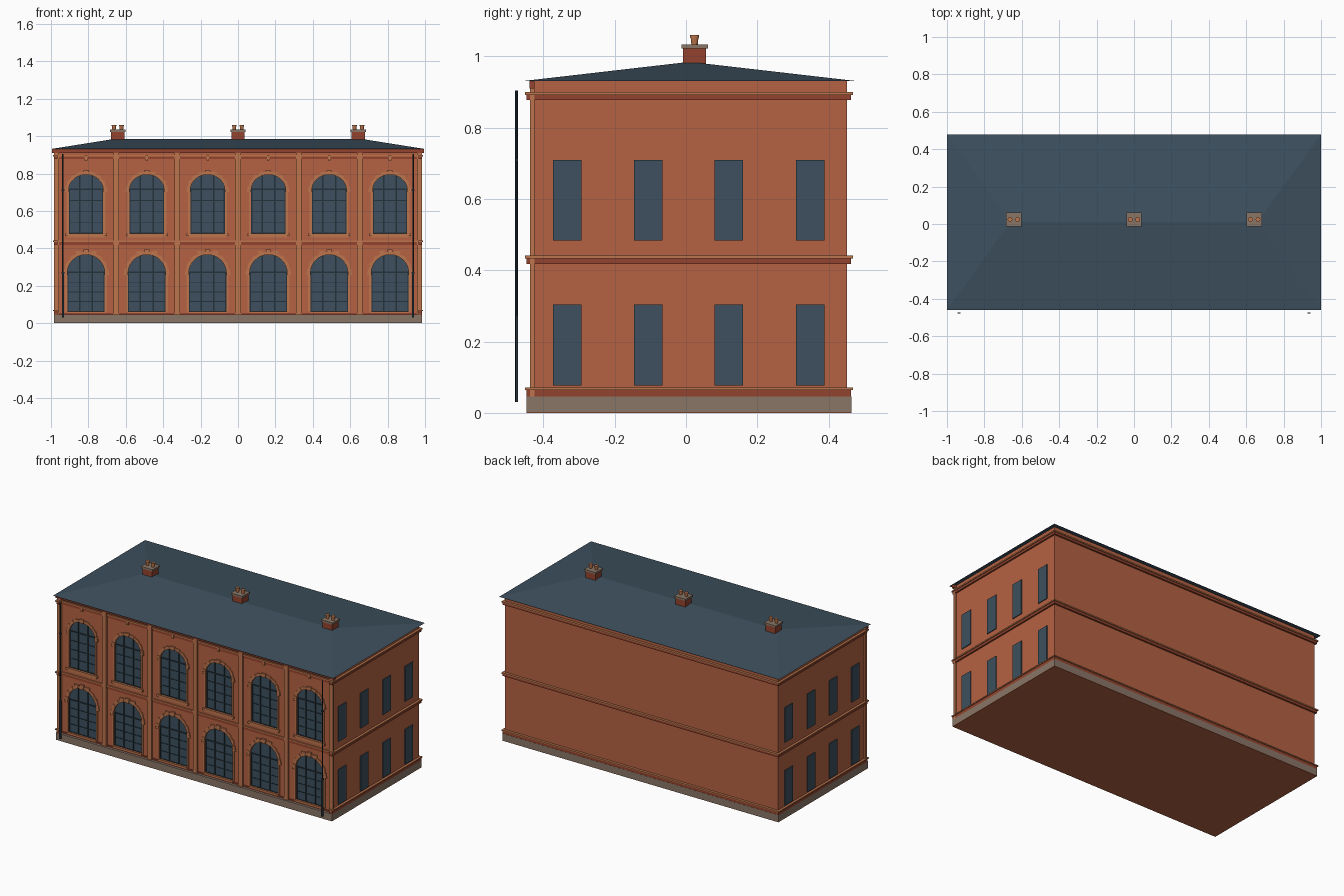
import bpy, bmesh, math
from mathutils import Vector

if "Cube" in bpy.data.objects:
    bpy.data.objects.remove(bpy.data.objects["Cube"])


def material(name, rgb):
    lin = [((c / 255 + 0.055) / 1.055) ** 2.4 for c in rgb]
    m = bpy.data.materials.new(name)
    m.diffuse_color = (*lin, 1)
    m.use_nodes = True
    m.node_tree.nodes["Principled BSDF"].inputs["Base Color"].default_value = m.diffuse_color
    return m


BRICK = material("red brick", (181, 98, 66))
DARK = material("dark brick", (148, 68, 46))
TRIM = material("terracotta trim", (188, 117, 77))
STONE = material("grey stone", (138, 118, 103))
SLATE = material("slate", (61, 80, 94))
GLASS = material("window glass", (61, 80, 94))
IRON = material("dark iron", (36, 50, 58))


class Part:
    """Collects boxes, prisms and cones into one mesh object."""

    def __init__(self, name, mat):
        self.name, self.mat, self.bm = name, mat, bmesh.new()

    def box(self, x0, x1, y0, y1, z0, z1):
        for v in bmesh.ops.create_cube(self.bm, size=1)["verts"]:
            v.co = Vector(((x0 + x1) / 2 + v.co.x * (x1 - x0),
                           (y0 + y1) / 2 + v.co.y * (y1 - y0),
                           (z0 + z1) / 2 + v.co.z * (z1 - z0)))

    def prism(self, pts, y0, y1):
        f = self.bm.faces.new([self.bm.verts.new((x, y0, z)) for x, z in pts])
        self.extrude([f], y1 - y0)

    def extrude(self, faces, dy):
        r = bmesh.ops.extrude_face_region(self.bm, geom=faces, use_keep_orig=True)
        for v in r["geom"]:
            if isinstance(v, bmesh.types.BMVert):
                v.co.y += dy

    def cone(self, x, y, z0, z1, r0, r1, n=12):
        vs = bmesh.ops.create_cone(self.bm, cap_ends=True, segments=n, radius1=r0,
                                   radius2=r1, depth=z1 - z0)["verts"]
        bmesh.ops.translate(self.bm, verts=vs, vec=(x, y, (z0 + z1) / 2))

    def done(self):
        bmesh.ops.recalc_face_normals(self.bm, faces=self.bm.faces)
        me = bpy.data.meshes.new(self.name)
        self.bm.to_mesh(me)
        self.bm.free()
        me.materials.append(self.mat)
        bpy.context.collection.objects.link(bpy.data.objects.new(self.name, me))


BAYS = [(-2.5 + i) * 0.325 for i in range(6)]
# floors: base height, spring height, half width, arch rise
FLOORS = [(0.062, 0.268, 0.1, 0.098), (0.48, 0.712, 0.092, 0.082)]
WALL, CORE = -0.427, -0.417


def arch(cx, base, spring, a, rise, n=16):
    pts = [(cx + a, base)]
    pts += [(cx + a * math.cos(math.pi * i / n), spring + rise * math.sin(math.pi * i / n))
            for i in range(n + 1)]
    return pts + [(cx - a, base)]


# Base and main body
p = Part("floor_slab", BRICK)
p.box(-0.985, 0.985, -0.448, 0.464, 0, 0.002)
p.done()
p = Part("plinth", STONE)
p.box(-0.985, 0.985, -0.448, 0.464, 0.002, 0.046)
p.done()
p = Part("main_body", BRICK)
p.box(-0.975, 0.975, CORE, 0.452, 0.04, 0.932)
p.done()

# Front wall with arched openings
p = Part("front_wall", BRICK)
loops = [[(-0.975, 0.04), (0.975, 0.04), (0.975, 0.932), (-0.975, 0.932)]]
loops += [arch(cx, *f) for cx in BAYS for f in FLOORS]
edges = []
for loop in loops:
    vs = [p.bm.verts.new((x, WALL, z)) for x, z in loop]
    edges += [p.bm.edges.new((vs[i - 1], vs[i])) for i in range(len(vs))]
bmesh.ops.triangle_fill(p.bm, edges=edges, use_beauty=True, normal=(0, -1, 0))
p.extrude(p.bm.faces[:], CORE - WALL)
p.done()

# Glass, glazing bars, arch surrounds and sills of the front windows
glass, bars = Part("front_window_glass", GLASS), Part("glazing_bars", IRON)
ring, keys = Part("arch_bricks", TRIM), Part("keystones", TRIM)
sills = Part("window_sills", TRIM)
by0, by1 = CORE - 0.006, CORE - 0.002
for cx in BAYS:
    for level, (base, spring, a, rise) in enumerate(FLOORS):
        glass.prism(arch(cx, base, spring, a, rise), CORE - 0.003, CORE)
        for dx in (-0.034, 0.034):
            top = spring + rise * math.sqrt(1 - (dx / a) ** 2)
            bars.box(cx + dx - 0.004, cx + dx + 0.004, by0, by1, base, top)
        for s in (-1, 1):
            e = cx + s * (a - 0.003)
            bars.box(e - 0.003, e + 0.003, by0, by1, base, spring)
        bars.box(cx - a, cx + a, by0 - 0.001, by1, spring, spring + 0.008)
        for k in range(4):
            z = base + (spring - base) * k / 4
            bars.box(cx - a, cx + a, by0, by1, z, z + 0.004)
        # wedge-shaped arch bricks, alternately long and short
        n = 17
        for i in range(n):
            t0, t1 = math.pi * i / n, math.pi * (i + 1) / n
            w, d = (0.02, 0.006) if i % 2 == 0 else (0.016, 0.004)
            quad = [(cx + (a + r) * math.cos(t), spring + (rise + r) * math.sin(t))
                    for r, t in ((0, t0), (w, t0), (w, t1), (0, t1))]
            ring.prism(quad, WALL - d, WALL + 0.003)
        for s in (-1, 1):
            # jambs and imposts
            j = sorted((cx + s * a, cx + s * (a + 0.012)))
            ring.box(*j, WALL - 0.004, WALL + 0.003, base, spring)
            j = sorted((cx + s * a, cx + s * (a + 0.022)))
            ring.box(*j, WALL - 0.007, WALL + 0.003, spring - 0.012, spring + 0.003)
            if level == 0:
                j = sorted((cx + s * 0.028, cx + s * 0.055))
                keys.box(*j, WALL - 0.007, WALL, 0.374, 0.386)
        kt, kh = spring + rise, 0.028 - 0.006 * level
        keys.prism([(cx - 0.01, kt - 0.002), (cx + 0.01, kt - 0.002),
                    (cx + 0.015, kt + kh), (cx - 0.015, kt + kh)], WALL - 0.009, WALL + 0.003)
    sills.box(cx - 0.112, cx + 0.112, WALL - 0.01, CORE, 0.466, 0.48)
    sills.box(cx - 0.1, cx + 0.1, WALL - 0.006, CORE, 0.457, 0.466)
    sills.box(cx - 0.103, cx + 0.103, WALL - 0.008, CORE, 0.053, 0.063)
    # small corbel below the cornice
    keys.box(cx - 0.007, cx + 0.007, WALL - 0.01, WALL, 0.87, 0.9)
for q in (glass, bars, ring, sills, keys):
    q.done()

# Pilasters between bays and at the corners
p = Part("pilasters", TRIM)
for x in (-0.65, -0.325, 0, 0.325, 0.65):
    p.box(x - 0.015, x + 0.015, -0.438, CORE, 0.045, 0.912)
for s in (-1, 1):
    p.box(*sorted((s * 0.958, s * 0.985)), -0.438, WALL + 0.002, 0.045, 0.912)
p.done()
p = Part("front_fascia", DARK)
p.box(-0.995, 0.995, -0.439, WALL + 0.002, 0.91, 0.931)
p.done()

# String courses: brick band with a terracotta cap, flatter on the front
band, cap = Part("string_courses", DARK), Part("string_course_caps", TRIM)
for z0, z1, z2 in ((0.046, 0.064, 0.071), (0.418, 0.433, 0.441), (0.878, 0.892, 0.9)):
    for q, lo, hi, out in ((band, z0, z1, 0.0), (cap, z1, z2, 0.005)):
        for s in (-1, 1):
            q.box(*sorted((s * 0.965, s * (0.985 + out))), -0.447 - out, 0.463 + out, lo, hi)
        q.box(-0.966, 0.966, 0.44, 0.463 + out, lo, hi)
        if z0 > 0.1:
            q.box(-0.958, 0.958, -0.432 - out / 2, WALL + 0.002, lo, hi)
band.box(-0.958, 0.958, -0.432, WALL + 0.002, 0.046, 0.055)
band.done()
cap.done()

# Plain side windows
p = Part("side_windows", GLASS)
for s in (-1, 1):
    for y in (-0.333, -0.106, 0.12, 0.348):
        for z0, z1 in ((0.077, 0.304), (0.484, 0.71)):
            p.box(*sorted((s * 0.972, s * 0.98)), y - 0.04, y + 0.04, z0, z1)
p.done()

# Low hipped roof
p = Part("hipped_roof", SLATE)
p.box(-1, 1, -0.459, 0.479, 0.931, 0.985)
for v in p.bm.verts:
    if v.co.z > 0.96:
        v.co.x *= 0.66
        v.co.y = 0.01
bmesh.ops.remove_doubles(p.bm, verts=p.bm.verts[:], dist=1e-4)
p.done()

# Chimneys with paired pots
stack, top, pots = Part("chimney_stacks", DARK), Part("chimney_caps", STONE), Part("chimney_pots", TRIM)
for x in (-0.643, 0, 0.643):
    stack.box(x - 0.035, x + 0.035, -0.008, 0.056, 0.95, 1.023)
    top.box(x - 0.041, x + 0.041, -0.013, 0.062, 1.022, 1.034)
    for dx in (-0.02, 0.02):
        pots.cone(x + dx, 0.024, 1.034, 1.054, 0.009, 0.011)
        pots.cone(x + dx, 0.024, 1.053, 1.06, 0.013, 0.013)
for q in (stack, top, pots):
    q.done()

# Drainpipes standing off the front
p = Part("drainpipes", IRON)
for x in (-0.936, 0.936):
    p.cone(x, -0.4755, 0.03, 0.905, 0.0038, 0.0038, 8)
    p.box(x - 0.006, x + 0.006, -0.479, -0.472, 0.03, 0.27)
    for z in (0.27, 0.71):
        p.box(x - 0.008, x + 0.008, -0.479, -0.472, z - 0.004, z + 0.004)
p.done()
